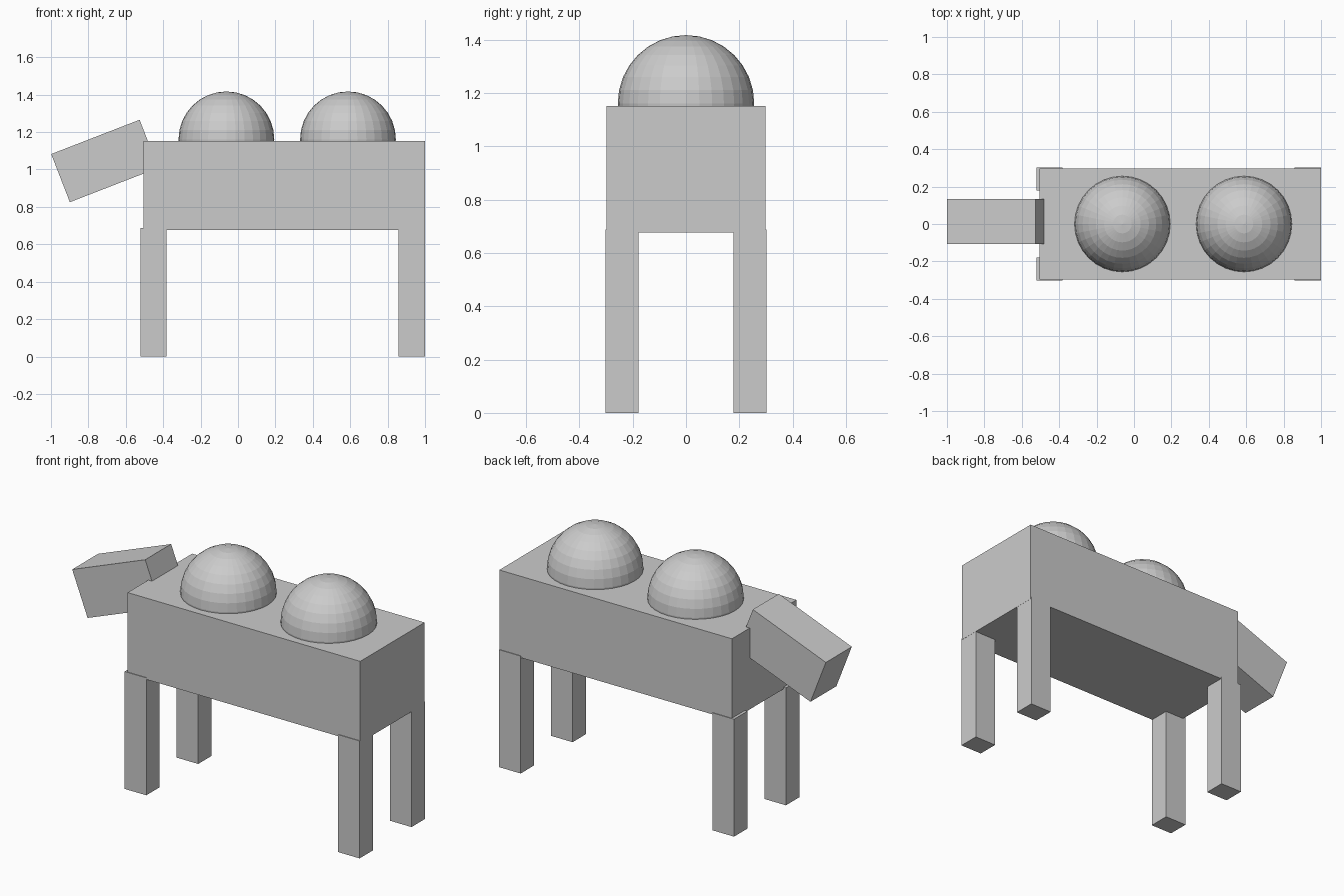
import bpy
from math import radians

if "Cube" in bpy.data.objects:
    bpy.data.objects.remove(bpy.data.objects["Cube"])


def box(name, center, size, tilt=0.0):
    bpy.ops.mesh.primitive_cube_add(size=1, location=center, rotation=(0, tilt, 0))
    ob = bpy.context.object
    ob.name = name
    ob.scale = size
    bpy.ops.object.transform_apply(location=False, rotation=False, scale=True)
    return ob


# Torso block
box("body", (0.247, 0, 0.914), (1.506, 0.596, 0.476))

# Head, sloping down away from the body
box("head", (-0.7125, 0.013, 1.0455), (0.507, 0.24, 0.276), radians(-21.2))

# Four legs, slightly overlapping the body
for end, x in (("front", -0.4525), ("rear", 0.929)):
    for side, s in (("left", -1), ("right", 1)):
        box(f"{end}_{side}_leg", (x, s * 0.24, 0.3435), (0.14, 0.124, 0.687))

# Two humps sunk halfway into the back
for name, x in (("front_hump", -0.062), ("rear_hump", 0.588)):
    bpy.ops.mesh.primitive_uv_sphere_add(segments=32, ring_count=16,
                                         radius=0.256, location=(x, 0, 1.161))
    bpy.context.object.name = name
